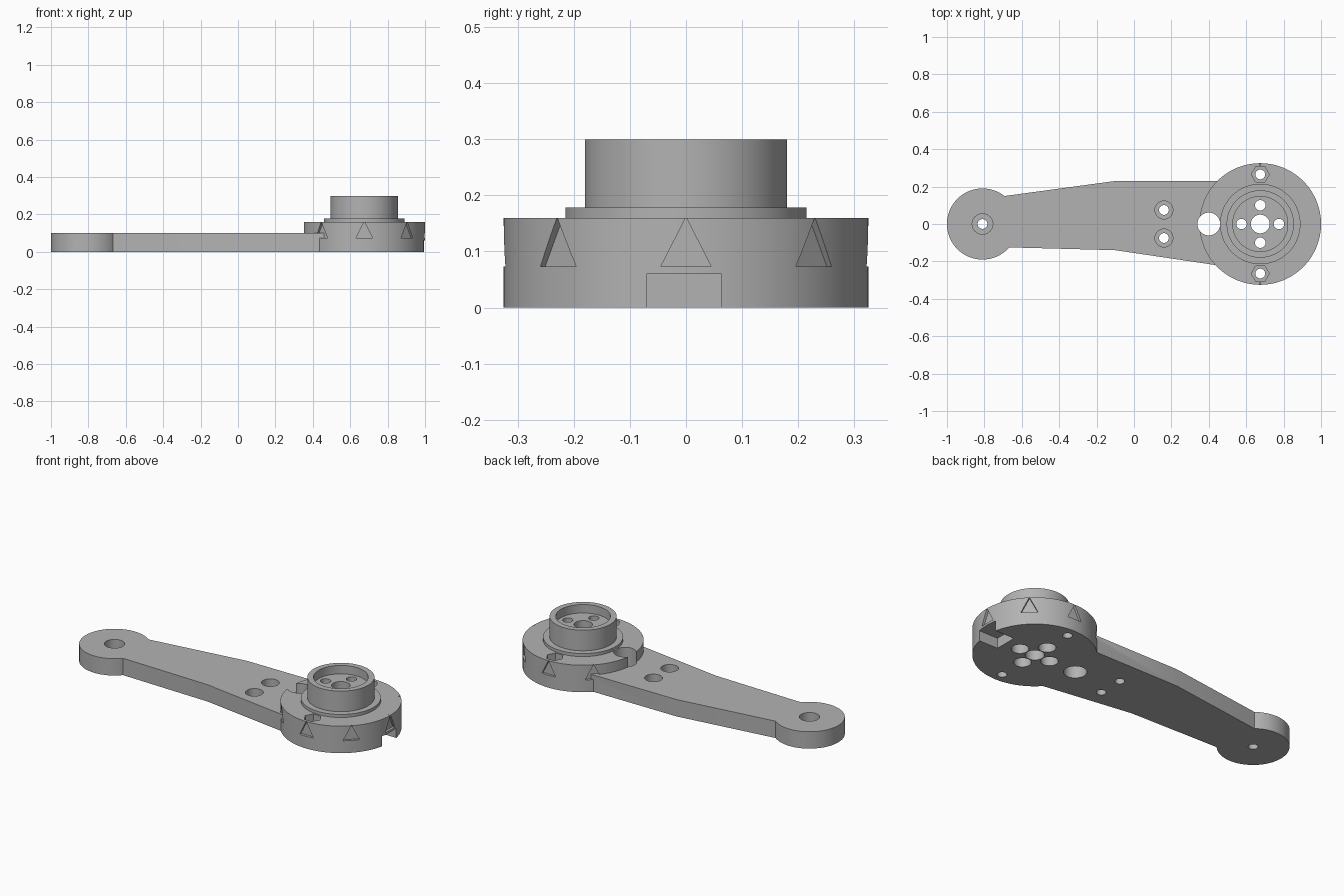
import bpy, bmesh, math
from mathutils import Matrix, Vector

if "Cube" in bpy.data.objects:
    bpy.data.objects.remove(bpy.data.objects["Cube"])

grey = bpy.data.materials.new("plain grey")
grey.use_nodes = True
COLOUR = (0.45, 0.45, 0.45, 1)
grey.diffuse_color = COLOUR
grey.node_tree.nodes["Principled BSDF"].inputs["Base Color"].default_value = COLOUR

HUB = 0.675       # x of the hub axis
TIP = -0.81       # x of the small end
HUB_R = 0.325


def prism(name, points, z0, z1, matrix=None):
    """Extrude a flat outline from z0 to z1."""
    bm = bmesh.new()
    face = bm.faces.new([bm.verts.new((x, y, z0)) for x, y in points])
    grown = bmesh.ops.extrude_face_region(bm, geom=[face])
    moved = [g for g in grown["geom"] if isinstance(g, bmesh.types.BMVert)]
    bmesh.ops.translate(bm, verts=moved, vec=Vector((0, 0, z1 - z0)))
    bmesh.ops.recalc_face_normals(bm, faces=bm.faces)
    if matrix:
        bm.transform(matrix)
    mesh = bpy.data.meshes.new(name)
    bm.to_mesh(mesh)
    bm.free()
    mesh.materials.append(grey)
    obj = bpy.data.objects.new(name, mesh)
    bpy.context.collection.objects.link(obj)
    return obj


def disc(name, x, y, r, z0, z1, sides=64):
    steps = [math.tau * i / sides for i in range(sides)]
    return prism(name, [(x + r * math.cos(a), y + r * math.sin(a)) for a in steps], z0, z1)


def combine(target, other, operation):
    """Apply a boolean and remove the second object."""
    mod = target.modifiers.new("boolean", "BOOLEAN")
    mod.operation = operation
    mod.solver = "EXACT"
    mod.object = other
    bpy.context.view_layer.objects.active = target
    bpy.ops.object.modifier_apply(modifier=mod.name)
    bpy.data.objects.remove(other)


def cut(target, *args, **kw):
    combine(target, disc("cutter", *args, **kw), "DIFFERENCE")


# Hub with triangular pointer notches round the rim
body = disc("lever_arm_with_hub", HUB, 0, HUB_R, 0, 0.16, 128)
to_side = Matrix(((0, 0, 1, 0), (1, 0, 0, 0), (0, 1, 0, 0), (0, 0, 0, 1)))
for i in range(-3, 4):
    place = Matrix.Translation((HUB, 0, 0)) @ Matrix.Rotation(i * math.pi / 4, 4, "Z") @ to_side
    notch = prism("notch_cutter", [(-0.045, 0.073), (0.045, 0.073), (0, 0.161)],
                  HUB_R - 0.015, HUB_R + 0.05, place)
    combine(body, notch, "DIFFERENCE")

# Arm, small end, hub step and cup
arm_outline = [(TIP, 0.13), (-0.69, 0.15), (-0.1, 0.23), (HUB - 0.215, 0.23), (HUB, 0.15),
               (HUB, -0.15), (HUB - 0.215, -0.223), (-0.1, -0.14), (-0.67, -0.125), (TIP, -0.12)]
combine(body, prism("arm", arm_outline, 0, 0.1), "UNION")
combine(body, disc("small_end", TIP, 0, 0.19, 0, 0.1, 96), "UNION")
combine(body, disc("hub_step", HUB, 0, 0.215, 0.1, 0.178, 96), "UNION")
combine(body, disc("cup", HUB, 0, 0.18, 0.12, 0.3, 96), "UNION")

# Cup recess, centre bore and four stepped holes around it
cut(body, HUB, 0, 0.147, 0.25, 0.4, sides=96)
cut(body, HUB, 0, 0.05, -0.1, 0.4)
for dx, dy in ((0.1, 0), (-0.1, 0), (0, 0.1), (0, -0.1)):
    cut(body, HUB + dx, dy, 0.028, -0.1, 0.28)
    cut(body, HUB + dx, dy, 0.046, -0.1, 0.16)

# Hex nut pockets at the hub sides, screw holes in the arm
for side in (-1, 1):
    cut(body, HUB, side * 0.265, 0.026, -0.1, 0.3)
    cut(body, HUB, side * 0.265, 0.048, 0.08, 0.3, sides=6)
    cut(body, 0.16, side * 0.075, 0.026, -0.1, 0.3)
    cut(body, 0.16, side * 0.075, 0.048, 0.05, 0.3)

# Through hole beside the hub and countersunk hole in the small end
cut(body, 0.4, 0, 0.061, -0.1, 0.3)
cut(body, TIP, 0, 0.026, -0.1, 0.3)
cut(body, TIP, 0, 0.055, 0.05, 0.3)

# Rectangular slot under the outer rim
slot = prism("slot_cutter", [(0.87, -0.07), (1.1, -0.07), (1.1, 0.063), (0.87, 0.063)], -0.1, 0.06)
combine(body, slot, "DIFFERENCE")

bpy.ops.object.select_all(action="DESELECT")
body.select_set(True)
bpy.context.view_layer.objects.active = body
bpy.ops.object.shade_smooth_by_angle(angle=math.radians(30))
